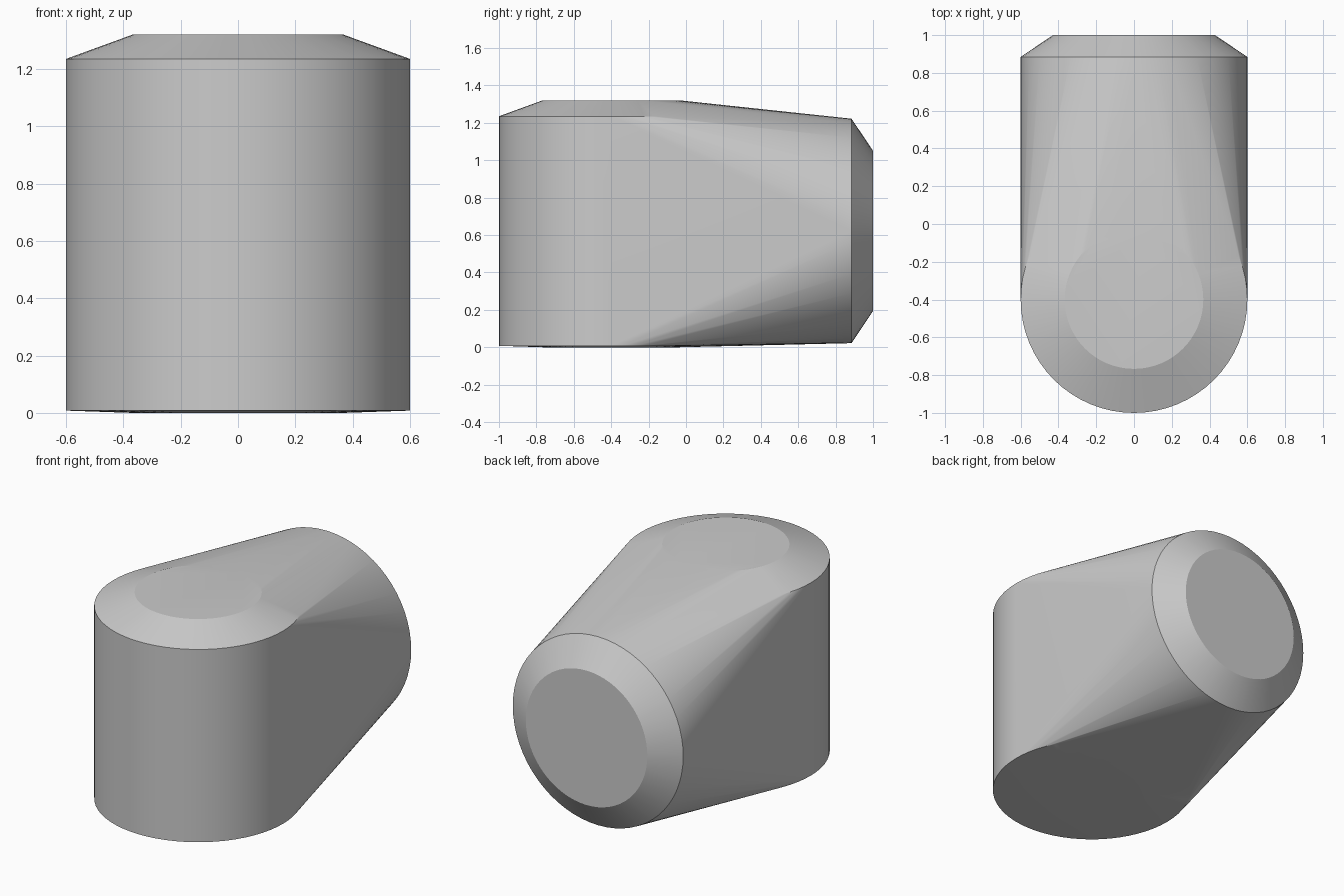
import bpy, bmesh, math

if "Cube" in bpy.data.objects:
    bpy.data.objects.remove(bpy.data.objects["Cube"])

SEGMENTS = 64
bm = bmesh.new()


def ring(radius, centre, axis):
    """Add a ring of points around the vertical (z) or rearward (y) axis."""
    cx, cy, cz = centre
    for i in range(SEGMENTS):
        a = 2 * math.pi * i / SEGMENTS
        u, v = radius * math.cos(a), radius * math.sin(a)
        bm.verts.new((cx + u, cy + v, cz) if axis == "z" else (cx + u, cy, cz + v))


# Upright drum: shallow base, straight wall, chamfered top
for r, z in ((0.367, 0.0), (0.6, 0.008), (0.6, 1.235), (0.367, 1.32)):
    ring(r, (0, -0.4, z), "z")

# Rear-facing round end with chamfer
for r, y in ((0.6, 0.885), (0.428, 1.0)):
    ring(r, (0, y, 0.622), "y")

# Skin stretched over all rings
result = bmesh.ops.convex_hull(bm, input=bm.verts[:])
bmesh.ops.delete(bm, geom=[v for v in bm.verts if not v.link_faces], context="VERTS")
bmesh.ops.dissolve_limit(bm, angle_limit=math.radians(0.2),
                         verts=bm.verts[:], edges=bm.edges[:])
bmesh.ops.recalc_face_normals(bm, faces=bm.faces[:])

mesh = bpy.data.meshes.new("elbow_housing")
bm.to_mesh(mesh)
bm.free()
body = bpy.data.objects.new("elbow_housing", mesh)
bpy.context.collection.objects.link(body)

# Soft round walls, crisp chamfer rims
bpy.context.view_layer.objects.active = body
body.select_set(True)
bpy.ops.object.shade_smooth_by_angle(angle=math.radians(10))
